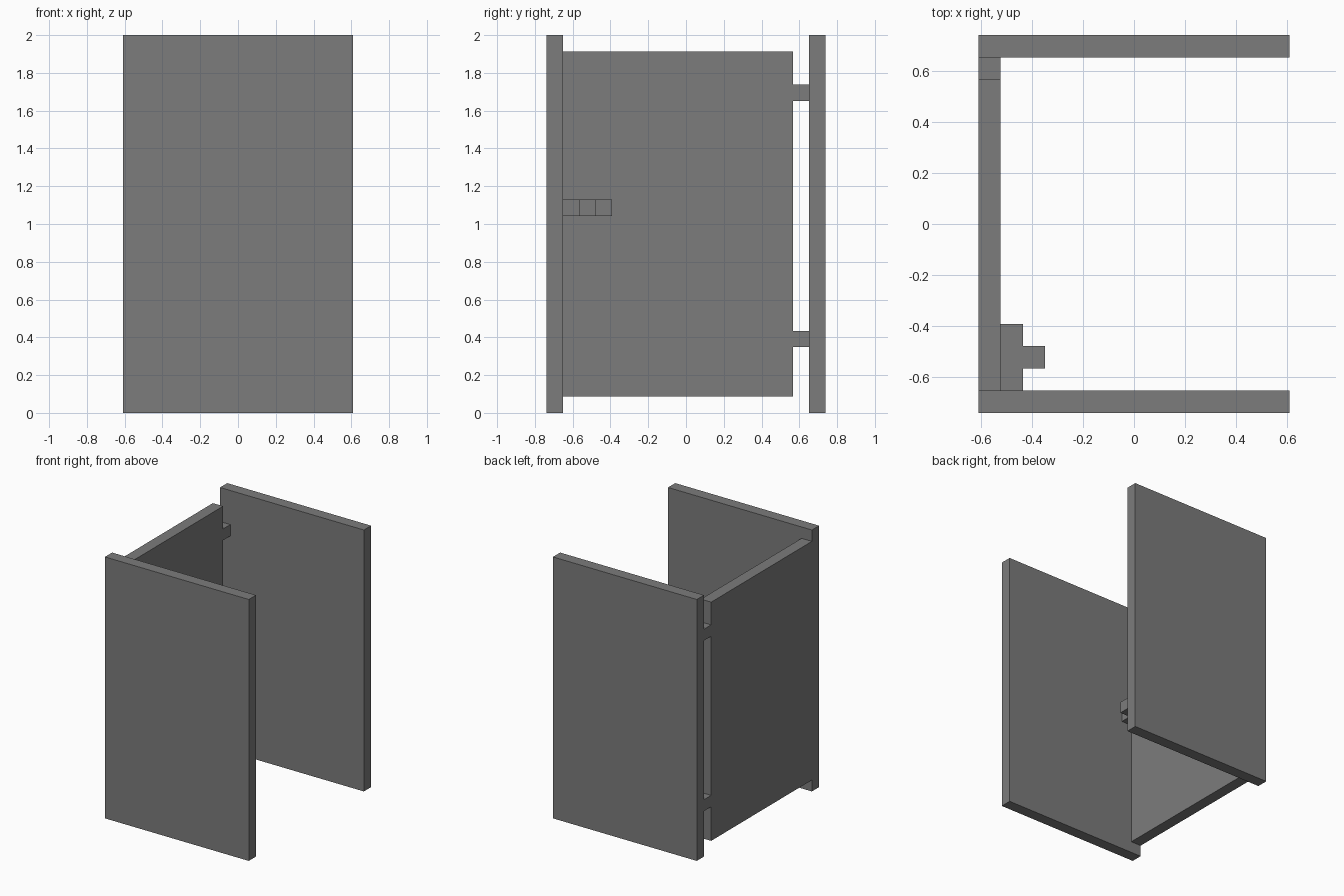
import bpy

cube = bpy.data.objects.get("Cube")
if cube:
    bpy.data.objects.remove(cube, do_unlink=True)

# One flat grey for everything
grey = bpy.data.materials.new("grey")
grey.use_nodes = True
colour = (0.2, 0.2, 0.2, 1)
grey.diffuse_color = colour
grey.node_tree.nodes["Principled BSDF"].inputs["Base Color"].default_value = colour

U = 2 / 23  # module: thickness of every panel and block


def box(name, x, y, z):
    """Box from (min, max) ranges given in modules."""
    ranges = (x, y, z)
    bpy.ops.mesh.primitive_cube_add(size=1, location=[U * (a + b) / 2 for a, b in ranges])
    obj = bpy.context.object
    obj.name = name
    obj.scale = [U * (b - a) for a, b in ranges]
    bpy.ops.object.transform_apply(location=False, rotation=False, scale=True)
    obj.data.materials.append(grey)
    return obj


# Two side walls, front and back
box("front_wall", (-7, 7), (-8.5, -7.5), (0, 23))
box("back_wall", (-7, 7), (7.5, 8.5), (0, 23))

# Door between the walls, with two hinges to the back wall
box("door", (-7, -6), (-7.5, 6.5), (1, 22))
for name, z in (("lower_hinge", 4), ("upper_hinge", 19)):
    box(name, (-7, -6), (6.5, 7.5), (z, z + 1))

# Sliding latch and its knob on the inner face of the door
box("latch_bar", (-6, -5), (-7.5, -4.5), (12, 13))
box("latch_knob", (-5, -4), (-6.5, -5.5), (12, 13))
